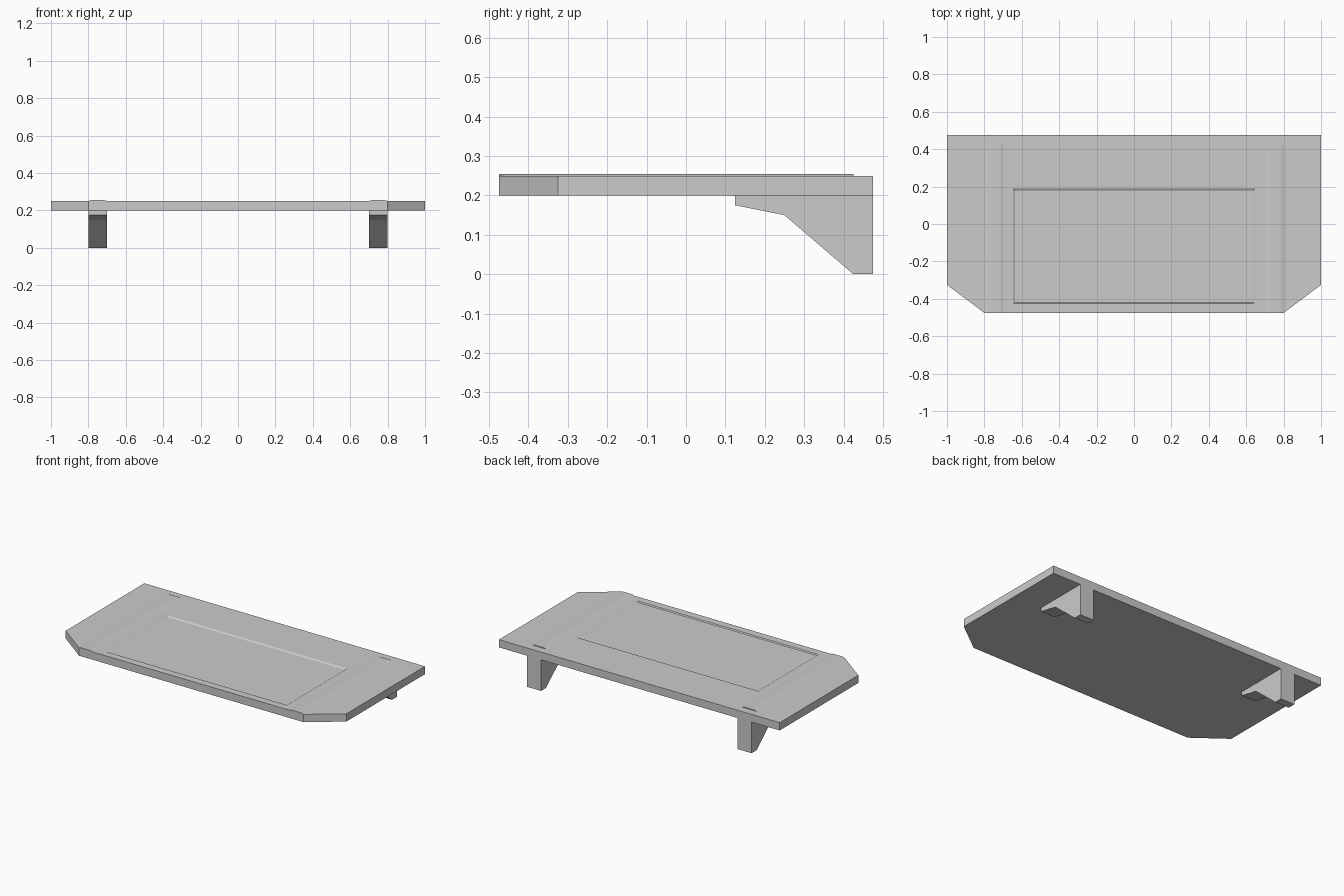
import bpy, bmesh, math
from mathutils import Matrix

if "Cube" in bpy.data.objects:
    bpy.data.objects.remove(bpy.data.objects["Cube"])


def prism(name, profile, depth, matrix):
    """Extrude a closed 2D profile along its local z, then place it."""
    bm = bmesh.new()
    face = bm.faces.new([bm.verts.new((a, b, 0)) for a, b in profile])
    ext = bmesh.ops.extrude_face_region(bm, geom=[face])
    verts = [g for g in ext["geom"] if isinstance(g, bmesh.types.BMVert)]
    bmesh.ops.translate(bm, verts=verts, vec=(0, 0, depth))
    bmesh.ops.transform(bm, matrix=matrix, verts=bm.verts)
    bmesh.ops.recalc_face_normals(bm, faces=bm.faces)
    mesh = bpy.data.meshes.new(name)
    bm.to_mesh(mesh)
    bm.free()
    obj = bpy.data.objects.new(name, mesh)
    bpy.context.collection.objects.link(obj)
    return obj


def smooth(obj):
    bpy.ops.object.select_all(action='DESELECT')
    obj.select_set(True)
    bpy.context.view_layer.objects.active = obj
    bpy.ops.object.shade_smooth_by_angle(angle=math.radians(30))


# Tray plate with clipped front corners
outline = [(-1, 0.475), (-1, -0.325), (-0.8, -0.475),
           (0.8, -0.475), (1, -0.325), (1, 0.475)]
plate = prism("tray_plate", outline, 0.05, Matrix.Translation((0, 0, 0.2)))

# Shallow recess in the top: tapered cutter
recess = [(-0.67, -0.44), (0.67, -0.44), (0.67, 0.21), (-0.67, 0.21)]
cutter = prism("recess_cutter", recess, 0.02, Matrix.Translation((0, 0, 0.244)))
for v in cutter.data.vertices:
    if v.co.z < 0.25:
        v.co.x *= 0.95
        v.co.y += 0.02 if v.co.y < 0 else -0.03
cutter.hide_render = True
cutter.hide_set(True)
cut = plate.modifiers.new("recess", 'BOOLEAN')
cut.operation = 'DIFFERENCE'
cut.solver = 'EXACT'
cut.object = cutter
bpy.context.view_layer.objects.active = plate
plate.select_set(True)
bpy.ops.object.modifier_apply(modifier="recess")
bpy.data.objects.remove(cutter)
smooth(plate)

# Profile axes (y, z) swept along x, and (x, z) swept along y
along_x = Matrix(((0, 0, 1, 0), (1, 0, 0, 0), (0, 1, 0, 0), (0, 0, 0, 1)))
along_y = Matrix(((1, 0, 0, 0), (0, 0, 1, 0), (0, 1, 0, 0), (0, 0, 0, 1)))

bracket_profile = [(0.125, 0.2), (0.125, 0.175), (0.25, 0.15),
                   (0.425, 0), (0.475, 0), (0.475, 0.2)]
runner_profile = [(-0.05, 0.25), (0.05, 0.25), (0.043, 0.2535),
                  (0.03, 0.255), (-0.03, 0.255), (-0.043, 0.2535)]

for side, x in (("left", -0.75), ("right", 0.75)):
    # Support bracket under the back edge
    prism(side + "_bracket", bracket_profile, 0.1,
          Matrix.Translation((x - 0.05, 0, 0)) @ along_x)
    # Low raised runner on the top
    runner = prism(side + "_runner", runner_profile, 0.9,
                   Matrix.Translation((x, -0.475, 0)) @ along_y)
    smooth(runner)
